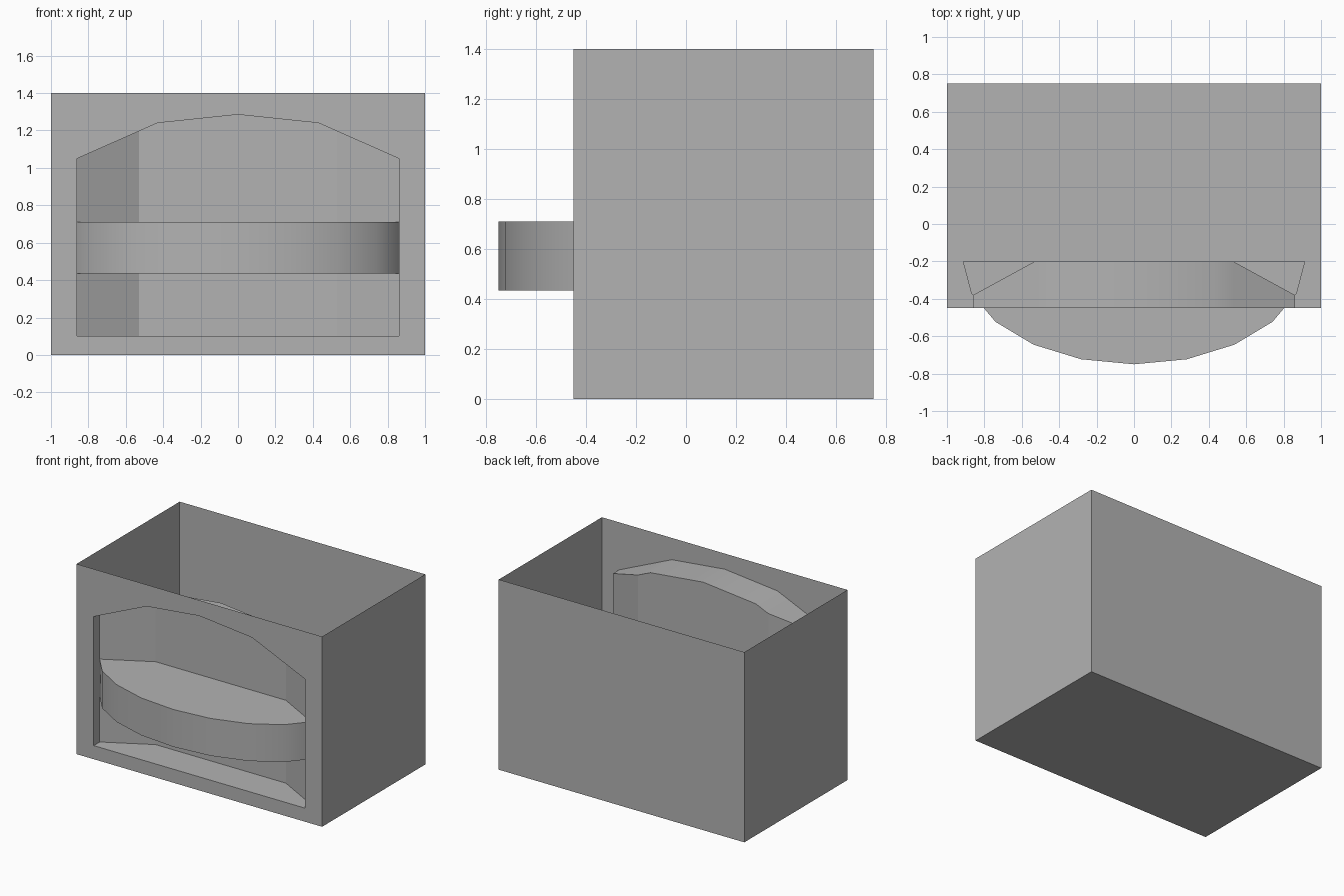
import bpy, bmesh
from math import sin, cos, pi, radians
from mathutils import Vector

if "Cube" in bpy.data.objects:
    bpy.data.objects.remove(bpy.data.objects["Cube"], do_unlink=True)

grey = bpy.data.materials.new("plain grey")
grey.use_nodes = True
grey.diffuse_color = (0.45, 0.45, 0.45, 1)
grey.node_tree.nodes["Principled BSDF"].inputs["Base Color"].default_value = grey.diffuse_color


def finish(name, bm):
    bmesh.ops.remove_doubles(bm, verts=bm.verts, dist=0.0001)
    mesh = bpy.data.meshes.new(name)
    bm.to_mesh(mesh)
    bm.free()
    mesh.materials.append(grey)
    obj = bpy.data.objects.new(name, mesh)
    bpy.context.collection.objects.link(obj)
    return obj


def add_face(bm, points, facing):
    """Add a polygon whose normal points towards the given direction."""
    face = bm.faces.new([bm.verts.new(p) for p in points])
    face.normal_update()
    if face.normal.dot(Vector(facing)) < 0:
        face.normal_flip()
    return face


FRONT, BACK, TOP = -0.45, 0.75, 1.4
HALF, INNER, SILL = 0.86, 0.53, 0.1


def arch(x):
    """Height of the faceted arch above x."""
    x = abs(x)
    if x <= 0.43:
        return 1.285 - 0.045 * x / 0.43
    return 1.24 - 0.19 * (x - 0.43) / 0.43


def depth(x):
    """Rear limit of the recess at x."""
    return -0.2 if abs(x) <= INNER else -0.38


# Open-topped case: floor, sides and back
bm = bmesh.new()
add_face(bm, [(-1, FRONT, 0), (1, FRONT, 0), (1, BACK, 0), (-1, BACK, 0)], (0, 0, -1))
add_face(bm, [(-1, BACK, 0), (1, BACK, 0), (1, BACK, TOP), (-1, BACK, TOP)], (0, 1, 0))
for s in (-1, 1):
    add_face(bm, [(s, FRONT, 0), (s, BACK, 0), (s, BACK, TOP), (s, FRONT, TOP)], (s, 0, 0))
finish("open_case", bm)

# Front wall with an arched opening
bm = bmesh.new()
outer = [(-1, 0), (1, 0), (1, TOP), (-1, TOP)]
opening = [(-HALF, SILL), (HALF, SILL)] + [(x, arch(x)) for x in (HALF, 0.43, 0, -0.43, -HALF)]
for loop in (outer, opening):
    verts = [bm.verts.new((x, FRONT, z)) for x, z in loop]
    for a, b in zip(verts, verts[1:] + verts[:1]):
        bm.edges.new((a, b))
bmesh.ops.triangle_fill(bm, use_beauty=True, edges=bm.edges[:], normal=(0, -1, 0))
for f in bm.faces:
    f.normal_update()
    if f.normal.y > 0:
        f.normal_flip()
finish("front_wall", bm)

# Recess lining: floor, roof and rear panels in columns, then the jambs
bm = bmesh.new()
columns = [-HALF, -INNER, -0.43, 0, 0.43, INNER, HALF]
for a, b in zip(columns, columns[1:]):
    da, db, za, zb = depth(a), depth(b), arch(a), arch(b)
    add_face(bm, [(a, FRONT, SILL), (b, FRONT, SILL), (b, db, SILL), (a, da, SILL)], (0, 0, 1))
    add_face(bm, [(a, da, SILL), (b, db, SILL), (b, db, zb), (a, da, za)], (0, -1, 0))
    roof = add_face(bm, [(a, FRONT, za), (b, FRONT, zb), (b, db, zb), (a, da, za)], (0, 0, -1))
    roof.smooth = True
for s in (-HALF, HALF):
    d, z = depth(s), arch(s)
    add_face(bm, [(s, FRONT, SILL), (s, d, SILL), (s, d, z), (s, FRONT, z)], (-s, 0, 0))
finish("recess_lining", bm)

# Bowed shelf running through the opening
bm = bmesh.new()
rim = [(0.915 * cos(pi * i / 10), -0.2 - 0.55 * sin(pi * i / 10)) for i in range(11)]
base = add_face(bm, [(x, y, 0.435) for x, y in rim], (0, 0, -1))
result = bmesh.ops.extrude_face_region(bm, geom=[base], use_keep_orig=True)
raised = [g for g in result["geom"] if isinstance(g, bmesh.types.BMVert)]
bmesh.ops.translate(bm, verts=raised, vec=(0, 0, 0.275))
bmesh.ops.recalc_face_normals(bm, faces=bm.faces)
shelf = finish("bowed_shelf", bm)
bpy.ops.object.select_all(action="DESELECT")
shelf.select_set(True)
bpy.context.view_layer.objects.active = shelf
bpy.ops.object.shade_smooth_by_angle(angle=radians(30))
